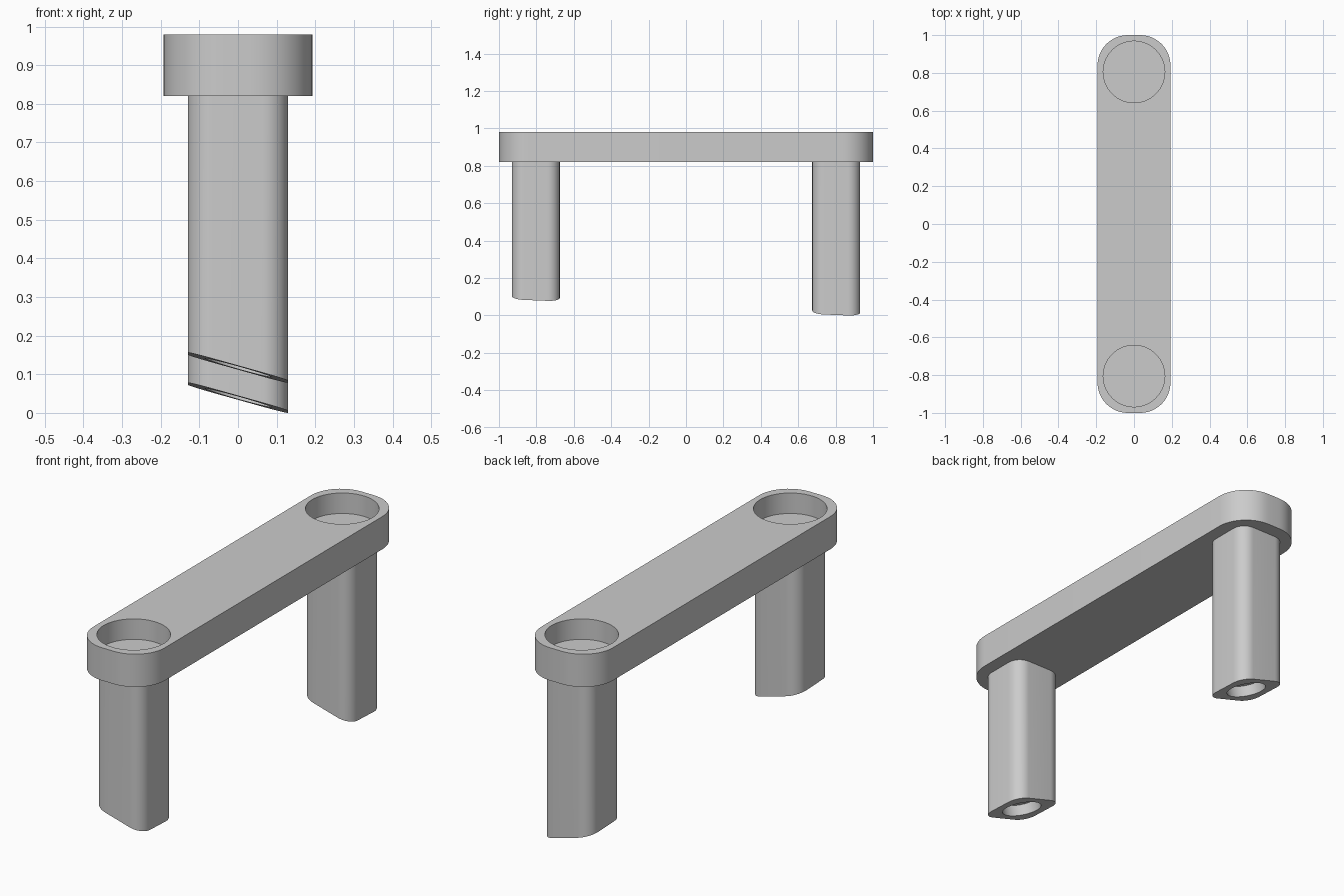
import bpy, bmesh, math
from mathutils import Vector

if "Cube" in bpy.data.objects:
    bpy.data.objects.remove(bpy.data.objects["Cube"])

grey = bpy.data.materials.new("plain_grey")
grey.use_nodes = True
grey.diffuse_color = (0.6, 0.6, 0.6, 1)
grey.node_tree.nodes["Principled BSDF"].inputs["Base Color"].default_value = grey.diffuse_color

SLOPE_X, SLOPE_Y = -0.28, -0.04      # tilt of the cut under the legs
BAR_BOTTOM, BAR_TOP = 0.82, 0.98


def rounded_prism(name, half_x, half_y, radius, centre_y, bottom, top):
    """Upright rounded rectangle; bottom is a function of x and local y."""
    bm = bmesh.new()
    ring = []
    steps = 12
    for corner, (sx, sy) in enumerate([(1, 1), (-1, 1), (-1, -1), (1, -1)]):
        for i in range(steps + 1):
            a = math.pi / 2 * (corner + i / steps)
            ring.append((sx * (half_x - radius) + radius * math.cos(a),
                         sy * (half_y - radius) + radius * math.sin(a)))
    low = [bm.verts.new((x, y + centre_y, bottom(x, y))) for x, y in ring]
    high = [bm.verts.new((x, y + centre_y, top)) for x, y in ring]
    bm.faces.new(high)
    bm.faces.new(low[::-1])
    for i in range(len(ring)):
        j = (i + 1) % len(ring)
        bm.faces.new((low[i], low[j], high[j], high[i]))
    mesh = bpy.data.meshes.new(name)
    bm.to_mesh(mesh)
    bm.free()
    mesh.materials.append(grey)
    obj = bpy.data.objects.new(name, mesh)
    bpy.context.collection.objects.link(obj)
    return obj


def cut_recess(obj, centre, normal, radius, depth):
    """Sink a round recess of the given depth into a flat face."""
    bpy.ops.mesh.primitive_cylinder_add(vertices=64, radius=radius, depth=2 * depth, location=centre)
    cutter = bpy.context.object
    cutter.name = "recess_cutter"
    cutter.hide_render = True
    cutter.rotation_euler = normal.to_track_quat('Z', 'Y').to_euler()
    cutter.data.materials.append(grey)
    mod = obj.modifiers.new("recess", 'BOOLEAN')
    mod.operation = 'DIFFERENCE'
    mod.solver = 'EXACT'
    mod.object = cutter
    bpy.context.view_layer.objects.active = obj
    bpy.ops.object.modifier_apply(modifier=mod.name)
    bpy.data.objects.remove(cutter)


def smooth(obj):
    bpy.ops.object.select_all(action='DESELECT')
    obj.select_set(True)
    bpy.context.view_layer.objects.active = obj
    bpy.ops.object.shade_smooth_by_angle(angle=math.radians(30))


# Top bar with a round recess at each end
bar = rounded_prism("top_bar", 0.193, 1.0, 0.16, 0, lambda x, y: BAR_BOTTOM, BAR_TOP)
for side in (-1, 1):
    cut_recess(bar, (0, side * 0.805, BAR_TOP), Vector((0, 0, 1)), 0.163, 0.1)
smooth(bar)

# Legs with slanted feet, each with a shallow round socket
foot_normal = Vector((-SLOPE_X, -SLOPE_Y, 1)).normalized()
for name, y, height in (("front_leg", -0.803, 0.117), ("back_leg", 0.803, 0.039)):
    leg = rounded_prism(name, 0.13, 0.128, 0.065, y,
                        lambda x, v: height + SLOPE_X * x + SLOPE_Y * v, BAR_BOTTOM)
    cut_recess(leg, (0, y, height), foot_normal, 0.09, 0.05)
    smooth(leg)
